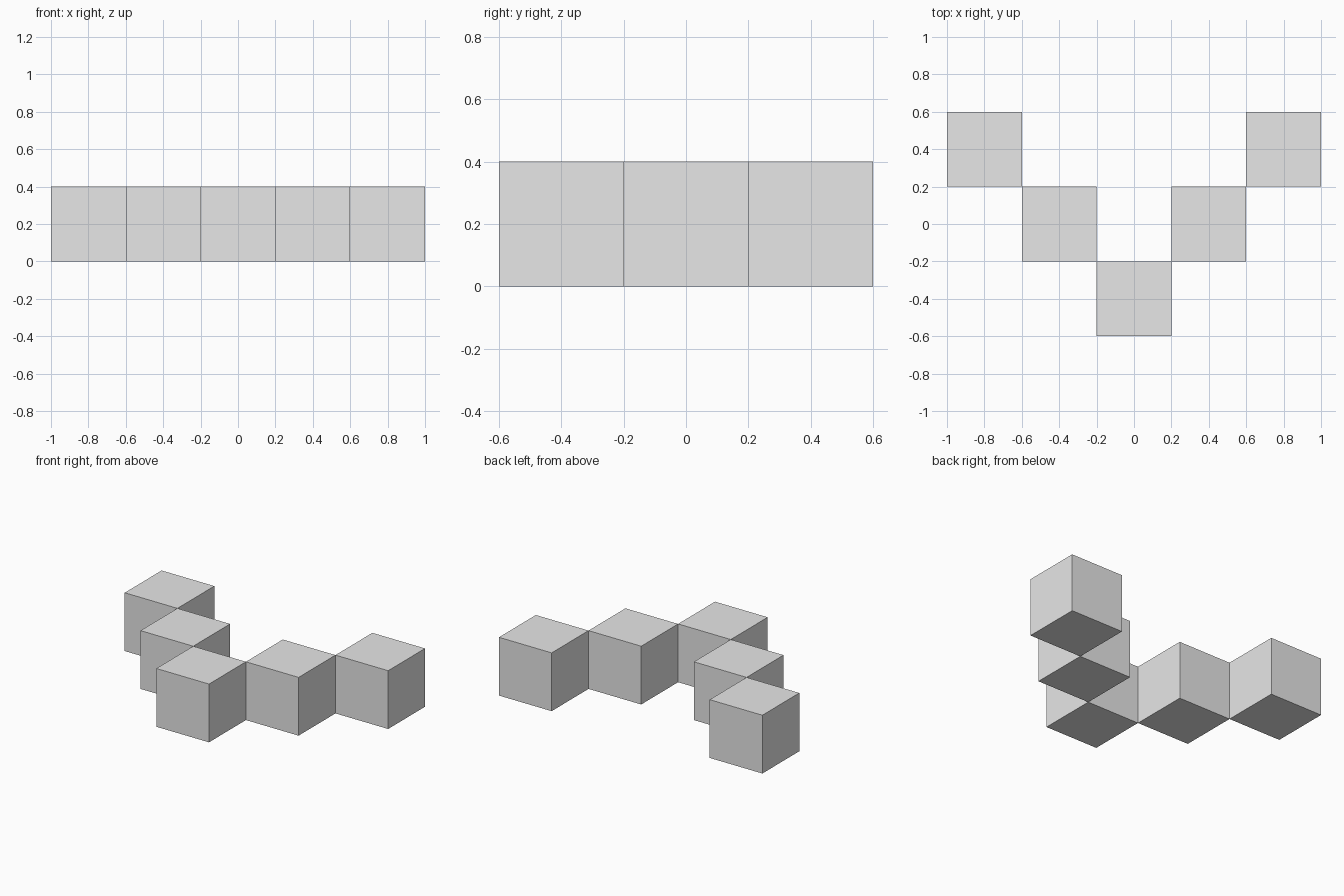
import bpy

# Remove the default cube
default = bpy.data.objects.get("Cube")
if default:
    bpy.data.objects.remove(default, do_unlink=True)

SIZE = 0.4

# Single plain grey
grey = bpy.data.materials.new("light_grey")
grey.use_nodes = True
colour = (0.8, 0.8, 0.8, 1.0)
grey.diffuse_color = colour
grey.node_tree.nodes["Principled BSDF"].inputs["Base Color"].default_value = colour


def add_block(name, column, row):
    """Place one cube on the ground at a grid cell."""
    bpy.ops.mesh.primitive_cube_add(
        size=SIZE, location=(column * SIZE, row * SIZE, SIZE / 2))
    block = bpy.context.object
    block.name = name
    block.data.materials.append(grey)


# Front block at the tip of the V
add_block("tip_block", 0, -1)

# Two mirrored arms stepping back corner to corner
for side, sign in (("left", 1), ("right", -1)):
    add_block(f"{side}_middle_block", sign, 0)
    add_block(f"{side}_end_block", sign * 2, 1)
